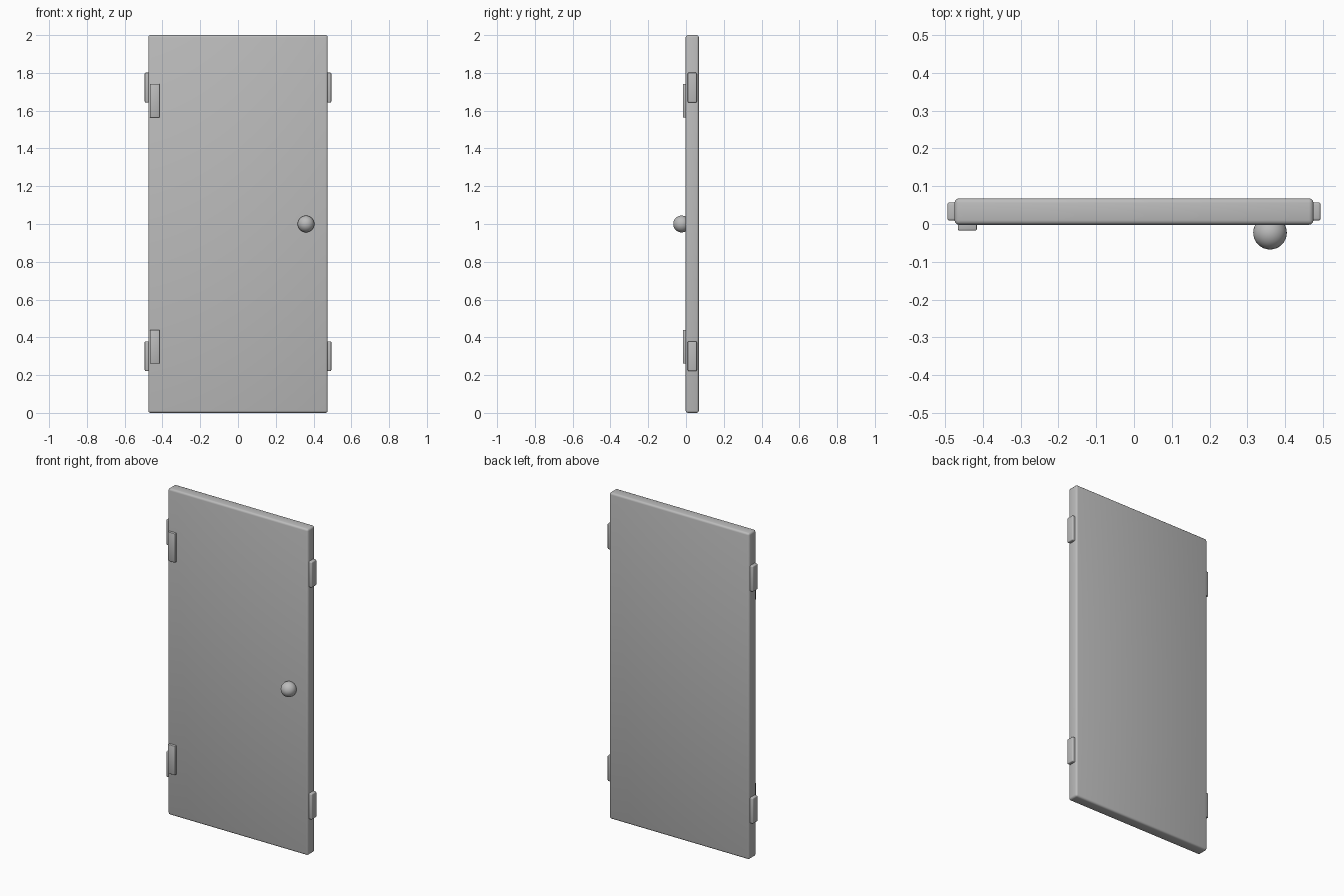
import bpy

if "Cube" in bpy.data.objects:
    bpy.data.objects.remove(bpy.data.objects["Cube"])

grey = bpy.data.materials.new("plain grey")
grey.diffuse_color = (0.5, 0.5, 0.5, 1)
grey.use_nodes = True
grey.node_tree.nodes["Principled BSDF"].inputs["Base Color"].default_value = grey.diffuse_color


def finish(ob, name, angle):
    ob.name = name
    ob.data.materials.append(grey)
    bpy.ops.object.shade_smooth_by_angle(angle=angle)


def box(name, lo, hi, bevel, segments):
    """Bevelled box between two corners."""
    bpy.ops.mesh.primitive_cube_add(size=1, location=[(a + b) / 2 for a, b in zip(lo, hi)])
    ob = bpy.context.object
    ob.scale = [b - a for a, b in zip(lo, hi)]
    bpy.ops.object.transform_apply(location=False, rotation=False, scale=True)
    mod = ob.modifiers.new("rounded edges", 'BEVEL')
    mod.width = bevel
    mod.segments = segments
    bpy.ops.object.modifier_apply(modifier=mod.name)
    finish(ob, name, 0.9)


# Door slab
box("door_panel", (-0.475, -0.002, 0.0), (0.475, 0.068, 2.0), 0.012, 3)

# Edge hinges on both sides, upper and lower
for side, s in (("left", -1), ("right", 1)):
    for level, z in (("lower", 0.3), ("upper", 1.722)):
        xs = sorted((s * 0.455, s * 0.494))
        box(f"{side}_{level}_edge_hinge", (xs[0], 0.009, z - 0.079),
            (xs[1], 0.057, z + 0.079), 0.006, 3)

# Hinge plates on the front face
for level, z in (("lower", 0.35), ("upper", 1.653)):
    box(f"{level}_front_hinge", (-0.466, -0.017, z - 0.089),
        (-0.416, 0.015, z + 0.089), 0.003, 2)

# Round knob
bpy.ops.mesh.primitive_uv_sphere_add(segments=32, ring_count=16, radius=0.0445,
                                     location=(0.36, -0.023, 1.0))
finish(bpy.context.object, "knob", 1.0)
